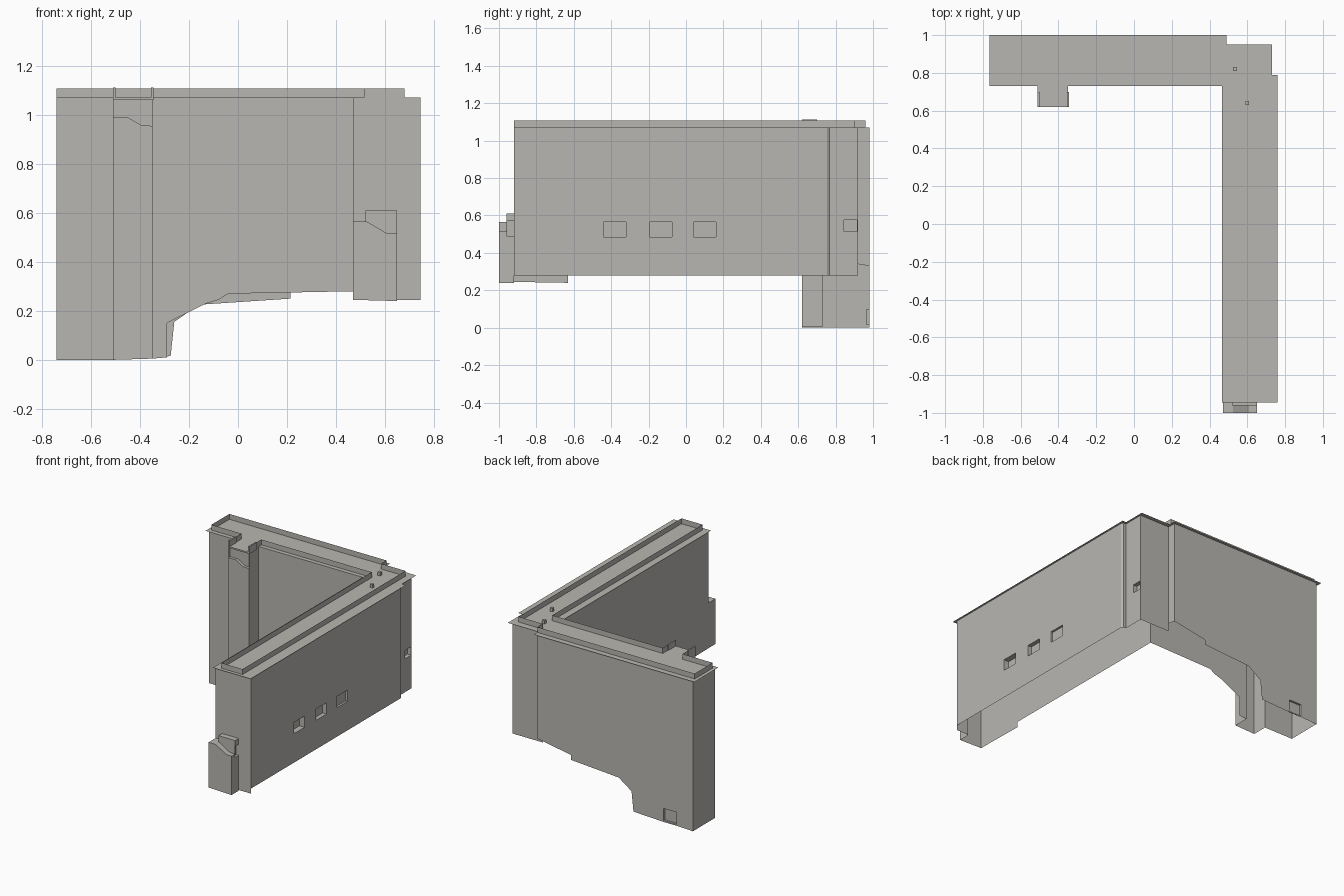
import bpy
import bmesh

cube = bpy.data.objects.get("Cube")
if cube:
    bpy.data.objects.remove(cube, do_unlink=True)

stone = bpy.data.materials.new("warm_grey")
stone.use_nodes = True
colour = (0.48, 0.47, 0.44, 1)
stone.diffuse_color = colour
stone.node_tree.nodes["Principled BSDF"].inputs["Base Color"].default_value = colour

EAVE, TOP = 1.07, 1.108


def finish(name, polygons):
    """Turn a list of polygons into one flat-shaded object."""
    bm = bmesh.new()
    for poly in polygons:
        bm.faces.new([bm.verts.new(p) for p in poly])
    bmesh.ops.remove_doubles(bm, verts=bm.verts, dist=0.0005)
    bmesh.ops.recalc_face_normals(bm, faces=bm.faces)
    mesh = bpy.data.meshes.new(name)
    bm.to_mesh(mesh)
    bm.free()
    mesh.materials.append(stone)
    obj = bpy.data.objects.new(name, mesh)
    bpy.context.collection.objects.link(obj)
    return obj


def wall(path, top):
    """Upright sheets along (x, y, bottom) points; repeated x, y make a step."""
    return [[a, b, (b[0], b[1], top), (a[0], a[1], top)]
            for a, b in zip(path, path[1:]) if a[:2] != b[:2]]


def panel(place, u_range, z_range, windows):
    """Wall panel with sunk windows (u0, u1, z0, z1, depth)."""
    us = sorted({*u_range, *(w[i] for w in windows for i in (0, 1))})
    zs = sorted({*z_range, *(w[i] for w in windows for i in (2, 3))})
    polys = []
    for u0, u1 in zip(us, us[1:]):
        for z0, z1 in zip(zs, zs[1:]):
            u, z = (u0 + u1) / 2, (z0 + z1) / 2
            if not any(w[0] < u < w[1] and w[2] < z < w[3] for w in windows):
                polys.append([place(a, 0, b) for a, b in
                              ((u0, z0), (u1, z0), (u1, z1), (u0, z1))])
    for u0, u1, z0, z1, depth in windows:
        ring = [(u0, z0), (u1, z0), (u1, z1), (u0, z1)]
        polys.append([place(a, depth, b) for a, b in ring])
        for p, q in zip(ring, ring[1:] + ring[:1]):
            polys.append([place(p[0], 0, p[1]), place(q[0], 0, q[1]),
                          place(q[0], depth, q[1]), place(p[0], depth, p[1])])
    return polys


def box(x0, x1, y0, y1, z0, z1):
    ring = [(x0, y0), (x1, y0), (x1, y1), (x0, y1)]
    sides = wall([(x, y, z0) for x, y in ring + ring[:1]], z1)
    return sides + [[(x, y, z1) for x, y in ring]]


# Long side wing
finish("wing_front_wall", wall(
    [(.47, -.92, .55), (.65, -.92, .55), (.65, -.92, .245), (.745, -.92, .245)], EAVE))
openings = [(y, y + .12, .485, .565, d)
            for y, d in ((-.44, .04), (-.195, .03), (.04, .015))]
finish("wing_outer_wall", panel(lambda u, d, z: (.745 - d, u, z),
                                (-.92, .755), (.28, EAVE), openings))
finish("wing_end_step", wall([(.745, .755, .28), (.735, .77, .28), (.715, .77, .28)], EAVE))
finish("corner_side_wall", panel(lambda u, d, z: (.715 - d, u, z), (.77, .92), (.28, EAVE),
                                 [(.845, .915, .515, .575, .03)]))
finish("wing_inner_wall", wall(
    [(.47, .73, .28), (.47, -.63, .28), (.47, -.63, .24), (.47, -.92, .245)], EAVE))

# Rear wing with its stepped footing
finish("rear_wall", wall(
    [(.715, .92, .28), (.475, .92, .28), (.475, .92, .34), (.475, .98, .33),
     (.215, .98, .285), (.215, .98, .25), (-.16, .98, .225), (-.26, .98, .155),
     (-.275, .98, .015), (-.51, .98, .005)], EAVE))
finish("rear_door_wall", panel(lambda u, d, z: (u, .98 - d, z), (-.61, -.51), (.005, EAVE),
                               [(-.61, -.51, .015, .1, .015)]))
finish("end_walls", wall(
    [(-.61, .98, .005), (-.74, .98, 0), (-.74, .73, 0), (-.51, .73, 0), (-.51, .62, 0)], EAVE))
finish("courtyard_wall", wall(
    [(-.35, .62, .005), (-.35, .73, .005), (-.29, .73, .01), (-.29, .73, .15),
     (-.13, .73, .23), (-.08, .73, .245), (-.04, .73, .27), (.47, .73, .28)], EAVE))

# Tower front with the open balcony near its top
rail = [(-.35, .955), (-.395, .958), (-.45, .99), (-.51, .99)]
front = [(-.51, .62, 0), (-.35, .62, .005)] + [(x, .62, z) for x, z in rail]
lintel = [(-.51, .62, 1.06), (-.35, .62, 1.06), (-.35, .62, EAVE), (-.51, .62, EAVE)]
back = wall([(-.51, .64, .95), (-.35, .64, .95)], EAVE)
floor = [[(a[0], .62, a[1]), (b[0], .62, b[1]), (b[0], .64, b[1]), (a[0], .64, a[1])]
         for a, b in zip(rail, rail[1:])]
finish("tower_front", [front, lintel] + back + floor)

# Porch at the front of the wing
rail = [(.65, .515), (.61, .515), (.525, .565), (.47, .565)]
front = [(.47, -1, .245), (.65, -1, .24)] + [(x, -1, z) for x, z in rail]
floor = [[(a[0], -1, a[1]), (b[0], -1, b[1]), (b[0], -.96, b[1]), (a[0], -.96, a[1])]
         for a, b in zip(rail, rail[1:])]
ledge = [(.47, -.96, .565), (.525, -.96, .565), (.525, -.92, .565), (.47, -.92, .565)]
sides = wall([(.47, -1, .245), (.47, -.92, .245)], .565)
sides += wall([(.65, -1, .24), (.65, -.96, .24)], .515)
sides += panel(lambda u, d, z: (.65 - d, u, z), (-.96, -.92), (.24, .61),
               [(-.96, -.92, .49, .57, .02)])
screen = wall([(.52, -.92, .515), (.52, -.96, .515), (.65, -.96, .515)], .61)
screen.append([(.52, -.96, .61), (.65, -.96, .61), (.65, -.92, .61), (.52, -.92, .61)])
finish("porch", [front, ledge] + floor + sides + screen)

# Thin roof sheet overhanging the walls
outline = [(-.765, .73), (-.51, .73), (-.51, .62), (-.35, .62), (-.35, .73), (.465, .73),
           (.465, -.945), (.76, -.945), (.76, .79), (.73, .79), (.73, .95), (.49, .95),
           (.49, 1), (-.765, 1)]
finish("roof", [[(x, y, EAVE) for x, y in outline]])

# Parapet, posts beside the tower, and roof vents
ring = [(-.35, .62), (-.35, .76), (.515, .76), (.515, -.92), (.68, -.92), (.68, .9),
        (.49, .9), (.49, .96), (-.74, .96), (-.74, .76), (-.505, .76), (-.505, .62)]
finish("parapet", wall([(x, y, EAVE) for x, y in ring], TOP))
for side, x in (("left", -.355), ("right", -.51)):
    finish("tower_post_" + side, box(x, x + .01, .62, .7, 1.06, 1.112))
for name, x, y in (("rear", .535, .82), ("front", .6, .64)):
    finish("roof_vent_" + name, box(x - .01, x + .01, y - .01, y + .01, EAVE, 1.095))
